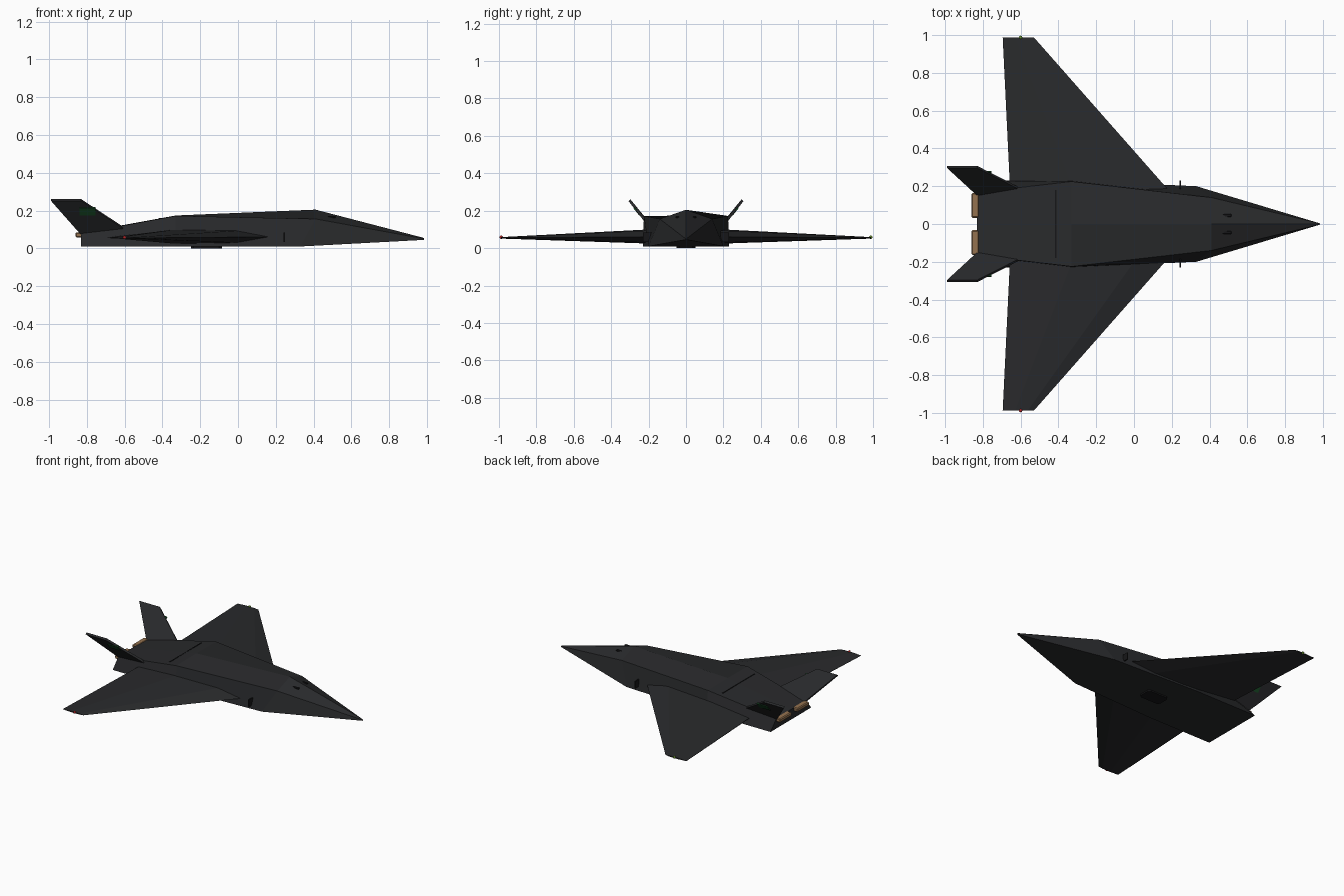
import bpy, bmesh
from mathutils import Vector, Matrix

if "Cube" in bpy.data.objects:
    bpy.data.objects.remove(bpy.data.objects["Cube"])


def material(name, rgb):
    m = bpy.data.materials.new(name)
    m.diffuse_color = (*rgb, 1)
    m.use_nodes = True
    m.node_tree.nodes["Principled BSDF"].inputs["Base Color"].default_value = m.diffuse_color
    return m


SKIN = material("dark_skin", (0.022, 0.023, 0.025))
BLACK = material("black_trim", (0.008, 0.008, 0.009))
TAN = material("nozzle_tan", (0.30, 0.17, 0.08))
GREEN = material("marking_green", (0.01, 0.07, 0.02))
RED_LAMP = material("red_lamp", (0.5, 0.02, 0.02))
GREEN_LAMP = material("green_lamp", (0.15, 0.3, 0.03))


def finish(name, bm, mat):
    bmesh.ops.recalc_face_normals(bm, faces=bm.faces)
    mesh = bpy.data.meshes.new(name)
    bm.to_mesh(mesh)
    bm.free()
    ob = bpy.data.objects.new(name, mesh)
    bpy.context.collection.objects.link(ob)
    mesh.materials.append(mat)
    return ob


def loft(name, rings, mat):
    """Skin closed rings of equal length and cap both ends."""
    bm = bmesh.new()
    loops = [[bm.verts.new(p) for p in r] for r in rings]
    n = len(loops[0])
    for a, b in zip(loops, loops[1:]):
        for i in range(n):
            j = (i + 1) % n
            bm.faces.new((a[i], a[j], b[j], b[i]))
    bm.faces.new(loops[0])
    bm.faces.new(loops[-1])
    return finish(name, bm, mat)


def box(name, centre, size, mat, bevel=0):
    bm = bmesh.new()
    bmesh.ops.create_cube(bm, size=1, matrix=Matrix.Translation(centre) @ Matrix.Diagonal((*size, 1)))
    ob = finish(name, bm, mat)
    if bevel:
        mod = ob.modifiers.new("bevel", 'BEVEL')
        mod.width = bevel
        mod.segments = 1
    return ob


# Faceted fuselage: (x, y, z) of belly edge and shoulder, (x, z) of ridge
stations = [
    ((0.985, 0.003, 0.045), (0.985, 0.003, 0.051), (0.985, 0.055)),
    ((0.33, 0.20, 0.010), (0.41, 0.14, 0.156), (0.41, 0.205)),
    ((-0.33, 0.23, 0.010), (-0.33, 0.225, 0.172), (-0.33, 0.174)),
    ((-0.83, 0.23, 0.010), (-0.83, 0.167, 0.080), (-0.83, 0.083)),
]
rings = []
for (bx, by, bz), (sx, sy, sz), (rx, rz) in stations:
    rings.append([(rx, 0, rz), (sx, sy, sz), (bx, by, bz), (bx, -by, bz), (sx, -sy, sz)])
loft("fuselage", rings, SKIN)


# Wing section: six-sided profile from leading to trailing edge
def wing_ring(lead, trail, y, z, up, down):
    prof = [(0, 0), (0.2, 0.85), (0.6, 1), (1, 0.06), (1, -0.06), (0.6, -1), (0.2, -0.85)]
    return [(lead + (trail - lead) * t, y, z + (up if h > 0 else down) * h) for t, h in prof]


for s, side in ((-1, "right"), (1, "left")):
    loft(f"{side}_wing", [wing_ring(0.20, -0.655, s * 0.16, 0.061, 0.041, 0.038),
                          wing_ring(-0.53, -0.695, s * 0.988, 0.055, 0.004, 0.004)], SKIN)

    # Canted tail fin, thickened along its normal
    normal = Vector((0, 0.77, -0.64 )) * 0.007
    outline = [Vector(p) for p in ((-0.83, 0.155, 0.075), (-0.60, 0.185, 0.105),
                                   (-0.83, 0.302, 0.256), (-0.99, 0.302, 0.256))]
    fin = [[p + k * normal for p in outline] for k in (-1, 1)]
    loft(f"{side}_tail_fin", [[(p.x, s * p.y, p.z) for p in r] for r in fin], SKIN)

    # Green marking on the outer fin face
    patch = [Vector(p) for p in ((-0.84, 0.241, 0.18), (-0.755, 0.241, 0.18),
                                 (-0.755, 0.273, 0.22), (-0.84, 0.273, 0.22))]
    plate = [[p + k * normal for p in patch] for k in (0.3, 1.5)]
    loft(f"{side}_fin_marking", [[(p.x, s * p.y, p.z) for p in r] for r in plate], GREEN)

    # Exhaust slot, side probe and nose sensor
    box(f"{side}_exhaust_slot", (-0.84, s * 0.099, 0.071), (0.04, 0.132, 0.028), TAN, 0.006)
    box(f"{side}_side_probe", (0.245, s * 0.207, 0.058), (0.008, 0.044, 0.05), BLACK)
    box(f"{side}_nose_sensor", (0.487, s * 0.046, 0.166), (0.06, 0.018, 0.012), BLACK, 0.004)

    # Wing tip lamp
    bm = bmesh.new()
    bmesh.ops.create_uvsphere(bm, u_segments=12, v_segments=8, radius=0.009,
                              matrix=Matrix.Translation((-0.6, s * 0.988, 0.058)))
    finish(f"{side}_tip_lamp", bm, RED_LAMP if s < 0 else GREEN_LAMP)

# Panel seam across the back and hatch under the belly
box("back_seam", (-0.415, 0, 0.157), (0.007, 0.36, 0.006), BLACK)
hatch = [(-0.25, -0.035), (-0.235, -0.05), (-0.10, -0.05), (-0.085, -0.035),
         (-0.085, 0.035), (-0.10, 0.05), (-0.235, 0.05), (-0.25, 0.035)]
loft("belly_hatch", [[(x, y, z) for x, y in hatch] for z in (0, 0.012)], BLACK)
